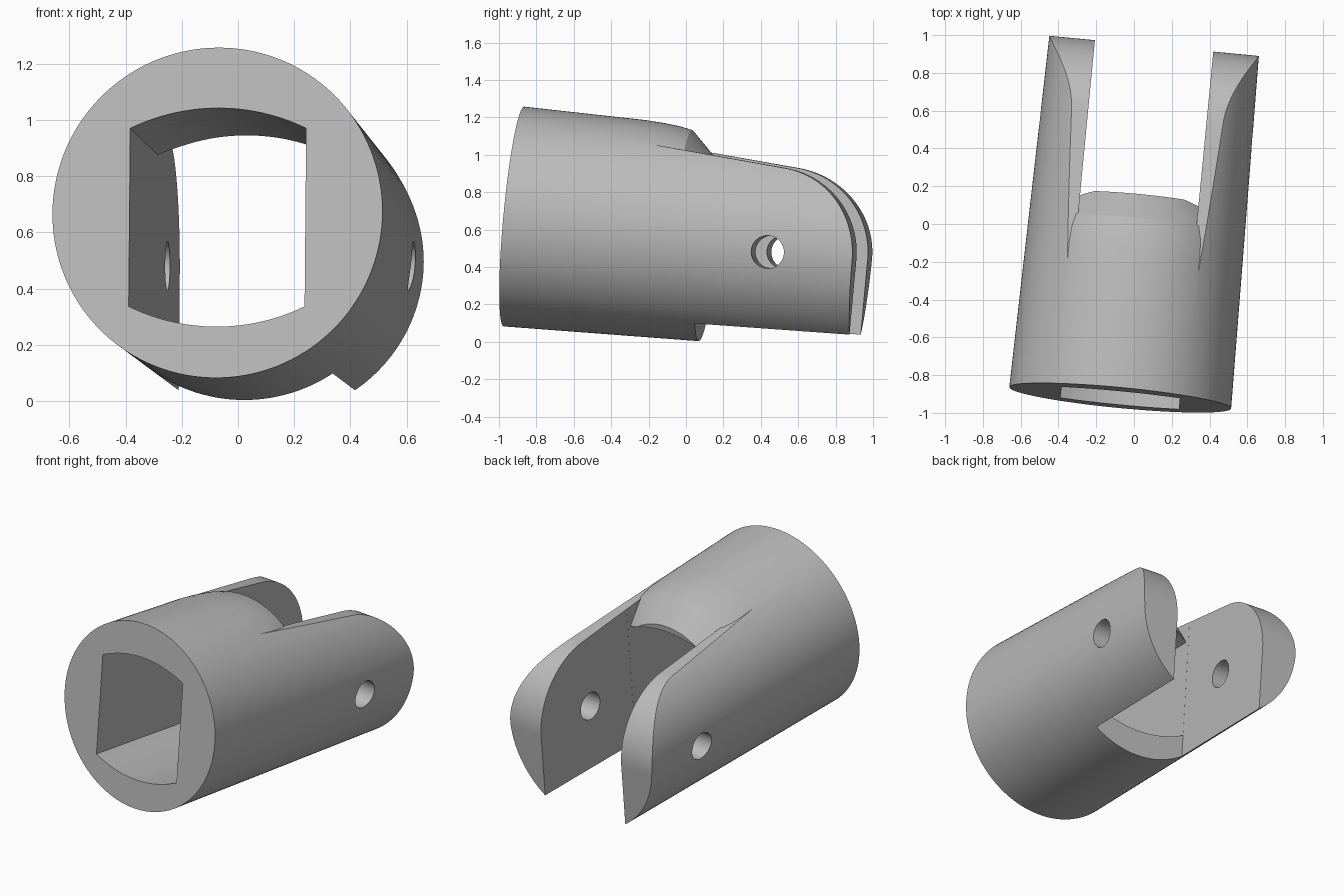
import bpy, bmesh, math
from mathutils import Matrix, Vector

cube = bpy.data.objects.get("Cube")
if cube:
    bpy.data.objects.remove(cube, do_unlink=True)

SEGMENTS = 144
HALF_GAP = 0.315      # half width of the slot between the arms
BODY_END = 1.05       # where the body stops and the fork begins
TIP = 1.883           # end of the arms
PIN_Y, PIN_Z = 1.428, -0.058


def make_object(name, bm, helper=True):
    bmesh.ops.recalc_face_normals(bm, faces=bm.faces)
    mesh = bpy.data.meshes.new(name)
    bm.to_mesh(mesh)
    bm.free()
    obj = bpy.data.objects.new(name, mesh)
    bpy.context.collection.objects.link(obj)
    obj.hide_render = helper
    return obj


def lathe(name, profile, helper=True):
    """Closed solid turned around the y axis from (y, radius) pairs."""
    bm = bmesh.new()
    rings = []
    for y, r in profile:
        angles = [math.tau * i / SEGMENTS for i in range(SEGMENTS)]
        rings.append([bm.verts.new((r * math.cos(a), y, r * math.sin(a))) for a in angles])
    for a, b in zip(rings, rings[1:]):
        for i in range(SEGMENTS):
            j = (i + 1) % SEGMENTS
            bm.faces.new((a[i], a[j], b[j], b[i]))
    bm.faces.new(rings[0])
    bm.faces.new(rings[-1])
    return make_object(name, bm, helper)


def prism(name, outline, offset):
    """Solid from an outline of 3D points pushed along an offset."""
    bm = bmesh.new()
    face = bm.faces.new([bm.verts.new(p) for p in outline])
    new = bmesh.ops.extrude_face_region(bm, geom=[face])["geom"]
    verts = [g for g in new if isinstance(g, bmesh.types.BMVert)]
    bmesh.ops.translate(bm, verts=verts, vec=offset)
    return make_object(name, bm)


def box(name, low, high):
    x0, y0, z0 = low
    x1, y1, z1 = high
    outline = [(x0, y0, z0), (x1, y0, z0), (x1, y1, z0), (x0, y1, z0)]
    return prism(name, outline, (0, 0, z1 - z0))


def combine(target, other, operation="DIFFERENCE"):
    """Apply a boolean to the target and drop the tool object."""
    mod = target.modifiers.new("boolean", "BOOLEAN")
    mod.operation = operation
    mod.solver = "EXACT"
    mod.object = other
    bpy.context.view_layer.update()
    graph = bpy.context.evaluated_depsgraph_get()
    mesh = bpy.data.meshes.new_from_object(target.evaluated_get(graph))
    target.modifiers.clear()
    target.data = mesh
    bpy.data.objects.remove(other, do_unlink=True)


# Slightly drafted barrel, a little longer than the finished arms
draft = math.tan(math.radians(1))
fork = lathe("fork_coupling", [(0, 0.59), (2, 0.59 - 2 * draft)], helper=False)

# Side outline above the arms: sloping top, round nose, straight tip
nose_r = TIP - PIN_Y
outline = [(0, 0.6, 0.467)]
for i in range(33):
    a = math.radians(85.5) * (1 - i / 32)
    outline.append((0, PIN_Y + nose_r * math.cos(a), PIN_Z + nose_r * math.sin(a)))
outline += [(0, TIP, -1), (0, 2.3, -1), (0, 2.3, 1), (0, 0.6, 1)]
trim = prism("arm_trim", [(-1, y, z) for _, y, z in outline], (2, 0, 0))

# Turned shoulder left standing between the arms
inner = HALF_GAP - 0.0005
combine(trim, box("shoulder_clearance", (-inner, 0.75, 0.2), (inner, 1.3, 0.9)), "UNION")
shoulder = lathe("shoulder", [(0.3, 0.61), (0.6, 0.583), (0.68, 0.577), (0.76, 0.572),
                              (0.84, 0.563), (0.91, 0.549), (1.06, 0.40)])
combine(trim, shoulder)
combine(fork, trim)

# Slot between the arms
combine(fork, box("slot", (-HALF_GAP, BODY_END, -0.9), (HALF_GAP, 2.2, 0.95)))

# Through opening with flat sides and bowed top and bottom
arc_r, top, bottom = 0.72, 0.374, -0.407
bore = []
for sign, edge in ((1, top), (-1, bottom)):
    for i in range(25):
        x = sign * inner * (1 - i / 12)
        bore.append((x, -0.2, edge - sign * (arc_r - math.sqrt(arc_r ** 2 - x * x))))
combine(fork, prism("bore", bore, (0, 1.4, 0)))

# Cross pin holes
pin = [(-1, PIN_Y + 0.088 * math.cos(math.tau * i / 48),
        PIN_Z + 0.088 * math.sin(math.tau * i / 48)) for i in range(48)]
combine(fork, prism("pin_hole", pin, (2, 0, 0)))

# Tilted resting pose
pose = (Matrix.Translation(Vector((-0.073, -0.92, 0.67)))
        @ Matrix.Rotation(math.radians(-5.5), 4, "Z")
        @ Matrix.Rotation(math.radians(-5.3), 4, "X"))
fork.data.transform(pose)

# Plain grey finish
grey = bpy.data.materials.new("plain grey")
grey.use_nodes = True
colour = (0.5, 0.5, 0.5, 1)
grey.diffuse_color = colour
grey.node_tree.nodes["Principled BSDF"].inputs["Base Color"].default_value = colour
fork.data.materials.clear()
fork.data.materials.append(grey)
for poly in fork.data.polygons:
    poly.material_index = 0

bpy.ops.object.select_all(action="DESELECT")
fork.select_set(True)
bpy.context.view_layer.objects.active = fork
bpy.ops.object.shade_smooth_by_angle(angle=math.radians(30))
